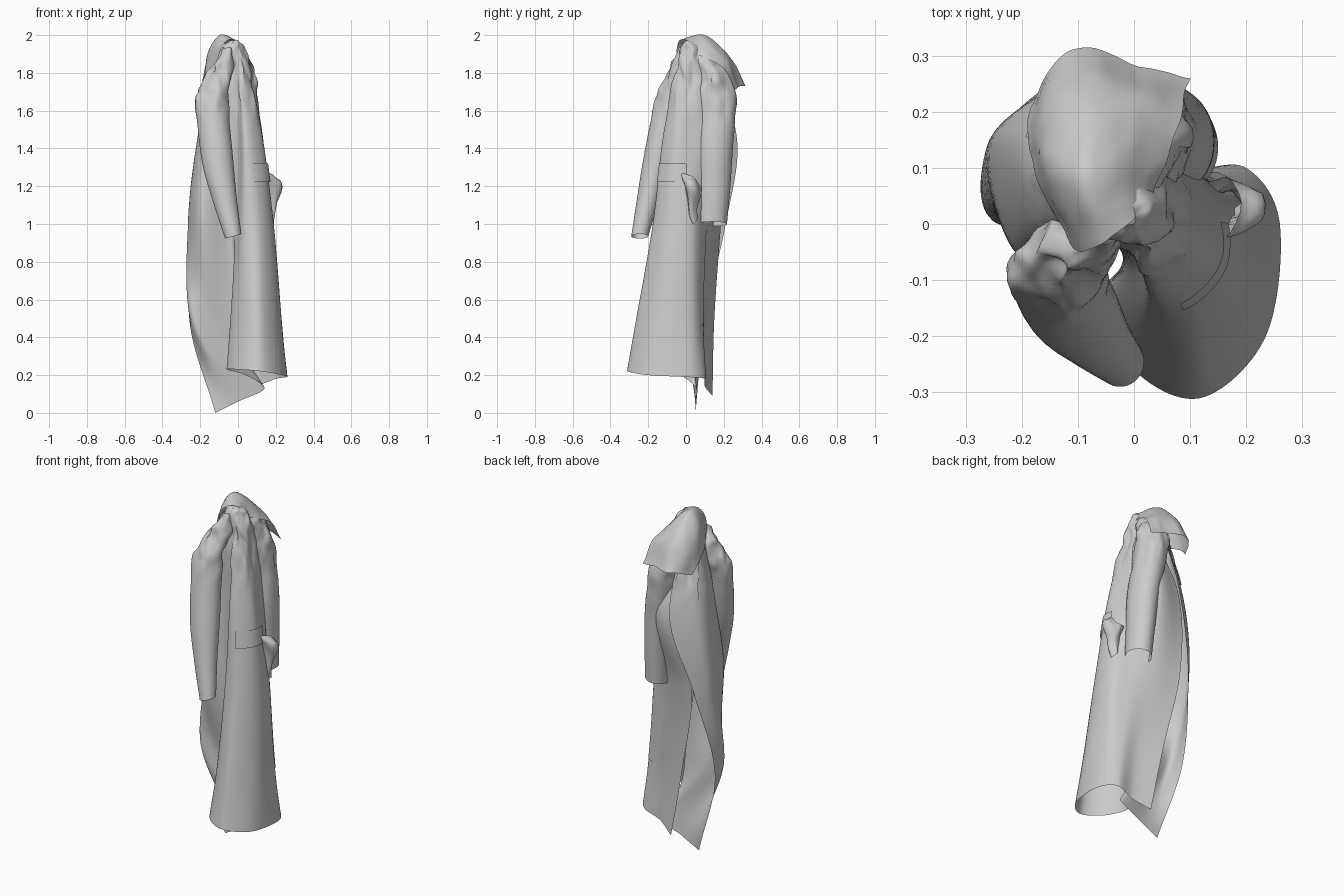
import bpy, bmesh, math
from mathutils import Vector, noise

if "Cube" in bpy.data.objects:
    bpy.data.objects.remove(bpy.data.objects["Cube"])


def spline(pts, t):
    """Catmull-Rom through pts, t runs from 0 to len(pts) - 1."""
    i = max(0, min(int(t), len(pts) - 2))
    f = t - i
    b, c = pts[i], pts[i + 1]
    a = pts[i - 1] if i else b * 2 - c
    d = pts[i + 2] if i + 2 < len(pts) else c * 2 - b
    return (b * 2 + (c - a) * f + (a * 2 - b * 5 + c * 4 - d) * f * f
            + (b * 3 - a - c * 3 + d) * f ** 3) * 0.5


def loft(rows, u, v):
    return spline([spline(r, u) for r in rows], v)


def crease(p, start=1.5, amount=0.022):
    """Gathered folds that grow toward the hanging point."""
    k = max(0.0, min(1.0, (p.z - start) / 0.3)) * amount
    q = Vector((p.x * 16, p.y * 16, p.z * 7))
    d = noise.noise_vector(q) + noise.noise_vector(q * 2.1) * 0.4
    return p + Vector((d.x, d.y, d.z * 0.4)) * k


def sheet(name, fn, nu, nv, closed=False):
    bm = bmesh.new()
    cols = nu if closed else nu + 1
    g = [[bm.verts.new(fn(i / nu, j / nv)) for i in range(cols)] for j in range(nv + 1)]
    for j in range(nv):
        for i in range(nu):
            k = (i + 1) % cols
            bm.faces.new((g[j][i], g[j][k], g[j + 1][k], g[j + 1][i]))
    bmesh.ops.recalc_face_normals(bm, faces=bm.faces)
    for f in bm.faces:
        f.smooth = True
    me = bpy.data.meshes.new(name)
    bm.to_mesh(me)
    bm.free()
    ob = bpy.data.objects.new(name, me)
    bpy.context.collection.objects.link(ob)
    return ob


# Coat body: cross-sections from the hem up, each running from one open edge to the other
hem_z = [.09, .14, .18, .19, .2, .22, .23, .23, .2, .13, .06, 0]
hem = [(0, .14), (.1, .1), (.2, .1), (.26, 0), (.235, -.2), (.12, -.31),
       (.0, -.26), (-.06, -.13), (.04, -.03), (.14, .055), (0, .05), (-.12, .05)]
thigh = [(-.08, .15), (.05, .105), (.15, .085), (.22, .02), (.22, -.14), (.12, -.26),
         (.02, -.22), (-.04, -.11), (.02, -.02), (-.12, .01), (-.24, 0), (-.258, .1)]
waist = [(-.17, .185), (-.02, .16), (.1, .1), (.18, .03), (.18, -.09), (.11, -.17),
         (.03, -.16), (-.01, -.08), (-.05, -.03), (-.2, -.06), (-.265, .12), (-.2, .21)]
chest = [(-.12, .22), (.03, .24), (.09, .13), (.12, .03), (.13, -.05), (.08, -.11),
         (.03, -.12), (0, -.06), (-.06, -.03), (-.18, -.02), (-.21, .15), (-.08, .27)]
neck = [(.01, .1), (.03, .08), (.04, .06), (.05, .03), (.04, -.01), (.03, -.03),
        (0, -.04), (-.02, -.04), (-.05, -.03), (-.1, 0), (-.12, .06), (-.08, .12)]
body = [[Vector((x, y, z)) for (x, y), z in zip(hem, hem_z)]]
for sec, z in ((thigh, .5), (waist, 1.0), (chest, 1.45), (neck, 1.88)):
    body.append([Vector((x, y, z)) for x, y in sec])
body.append([Vector((-.02 + (x + .02) * .25, .01 + (y - .02) * .25, 1.97)) for x, y in neck])
sheet("coat_body", lambda u, v: crease(loft(body, u * 11, v * 5)), 96, 80)


# Pocket flap, pocket panel and back yoke lying just outside the body
def patch(name, u0, u1, v0, v1, lift, slope=0):
    def fn(u, v):
        a = u0 + (u1 - u0) * u
        b = v0 + slope * (1 - v) * u + (v1 - v0) * v
        p = loft(body, a, b)
        n = (loft(body, a + .05, b) - p).cross(loft(body, a, b + .02) - p).normalized()
        c = Vector((.06 if a < 8 else -.05, 0, p.z))
        if n.dot(p - c) < 0:
            n = -n
        return crease(p + n * lift)
    sheet(name, fn, 16, 12)


patch("pocket_flap", 3.3, 5.2, 2.48, 2.7, .008)
patch("pocket_panel", 1.9, 2.6, .9, 2.0, .004)
patch("back_yoke", 10.1, 10.94, 3.2, 3.75, .007, -.2)


# Sleeves: centre x, y, z, radius in x, radius in y from cuff to shoulder
def sleeve(name, path):
    path = [Vector(p) for p in path]

    def fn(u, v):
        x, y, z, rx, ry = spline(path, v * (len(path) - 1))
        a = u * math.tau
        tilt = .012 * math.cos(a) * (1 - v)
        return crease(Vector((x + rx * math.cos(a), y + ry * math.sin(a), z + tilt)), 1.5, .03)
    sheet(name, fn, 40, 60, True)


sleeve("front_sleeve", [(-.025, -.245, .935, .043, .045), (-.07, -.2, 1.13, .063, .06),
                        (-.11, -.15, 1.35, .083, .075), (-.135, -.09, 1.64, .082, .075),
                        (-.11, -.05, 1.78, .06, .06), (-.045, -.01, 1.93, .025, .025)])
sleeve("back_sleeve", [(.085, .137, 1.0, .065, .08), (.075, .145, 1.2, .07, .09),
                       (.06, .15, 1.4, .078, .098), (.02, .165, 1.67, .08, .1),
                       (0, .13, 1.82, .07, .085), (-.03, .05, 1.94, .03, .035)])

# Collar sheet draped over the hanging point
collar = [[(-.11, -.04, 1.86), (-.09, -.05, 1.93), (-.05, -.03, 1.975), (0, .01, 1.965), (.03, .05, 1.9)],
          [(-.17, .08, 1.79), (-.14, .08, 1.94), (-.09, .1, 2.0), (-.02, .11, 1.96), (.06, .12, 1.87)],
          [(-.19, .16, 1.75), (-.16, .2, 1.845), (-.09, .23, 1.885), (0, .22, 1.87), (.085, .2, 1.82)],
          [(-.185, .21, 1.7), (-.14, .29, 1.73), (-.09, .315, 1.73), (0, .285, 1.73), (.1, .26, 1.71)]]
collar = [[Vector(p) for p in r] for r in collar]
sheet("collar", lambda u, v: crease(loft(collar, u * 4, v * 3), 1.5, .006), 30, 24)

# Crumpled pocket lining hanging out at the side
lining = [[(.13, -.03, 1.26), (.17, -.02, 1.27), (.19, .03, 1.25), (.17, .08, 1.2), (.13, .07, 1.2)],
          [(.15, -.01, 1.2), (.21, -.01, 1.2), (.22, .03, 1.19), (.19, .08, 1.13), (.14, .06, 1.13)],
          [(.16, .03, 1.04), (.18, .03, 1.02), (.19, .04, 1.0), (.18, .06, 1.02), (.15, .05, 1.04)]]
lining = [[Vector(p) for p in r] for r in lining]
sheet("pocket_lining", lambda u, v: crease(loft(lining, u * 4, v * 2), .8, .018), 14, 12)
